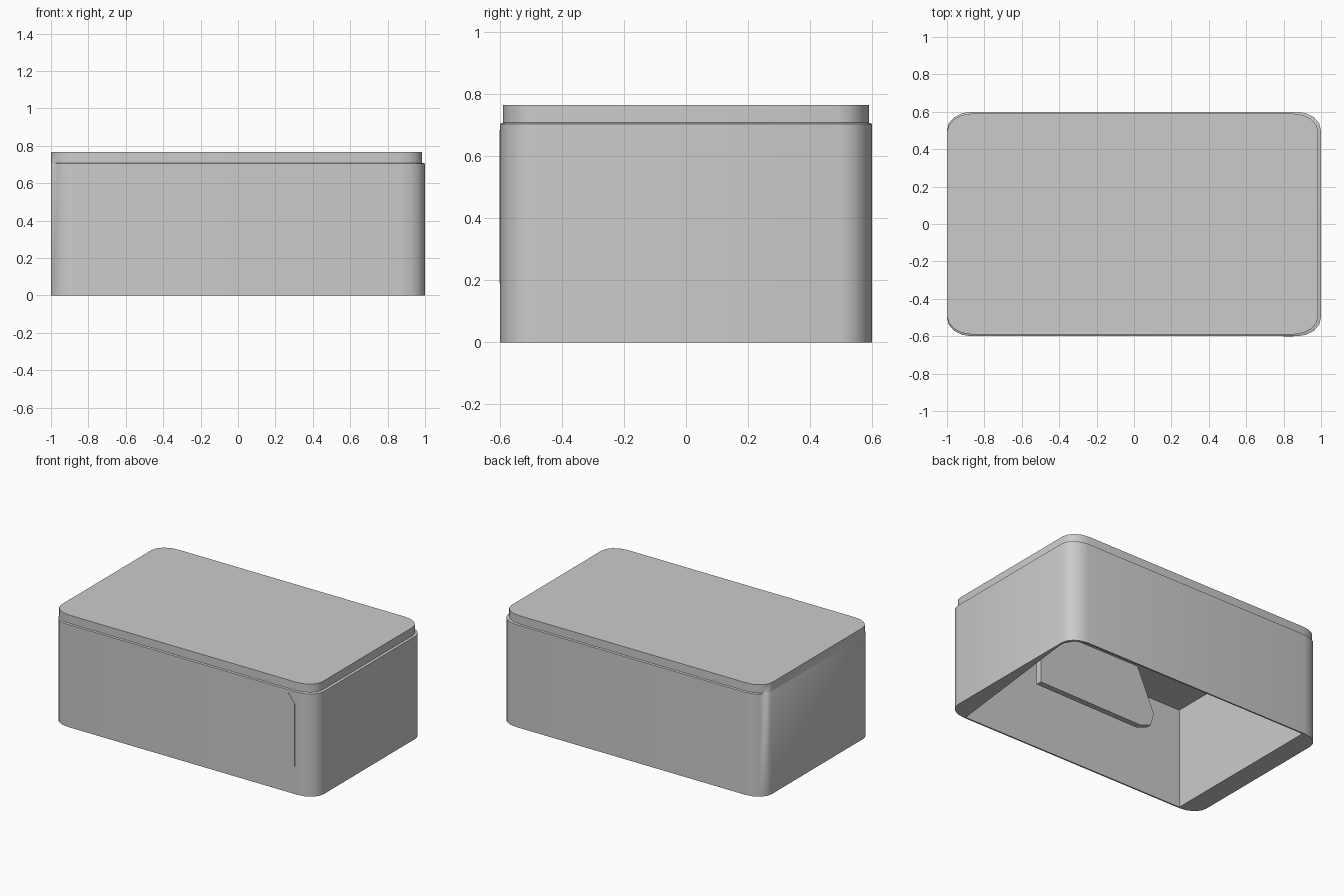
import bpy, bmesh, math

old = bpy.data.objects.get("Cube")
if old:
    bpy.data.objects.remove(old, do_unlink=True)

grey = bpy.data.materials.new("plain grey")
grey.use_nodes = True
GREY = (0.6, 0.6, 0.6, 1)
grey.diffuse_color = GREY
grey.node_tree.nodes["Principled BSDF"].inputs["Base Color"].default_value = GREY


def loft(name, rings):
    """Closed solid through a stack of equal-length rings."""
    bm = bmesh.new()
    loops = [[bm.verts.new(p) for p in ring] for ring in rings]
    for a, b in zip(loops, loops[1:]):
        for i in range(len(a)):
            j = (i + 1) % len(a)
            bm.faces.new((a[i], a[j], b[j], b[i]))
    bm.faces.new(loops[0][::-1])
    bm.faces.new(loops[-1])
    bmesh.ops.recalc_face_normals(bm, faces=bm.faces)
    mesh = bpy.data.meshes.new(name)
    bm.to_mesh(mesh)
    bm.free()
    obj = bpy.data.objects.new(name, mesh)
    bpy.context.collection.objects.link(obj)
    mesh.materials.append(grey)
    return obj


def outline(x0, x1, y, z, rx=0.13, ry=0.1, steps=4):
    """Rectangle with elliptical corners."""
    corners = ((x1 - rx, y - ry), (x0 + rx, y - ry),
               (x0 + rx, ry - y), (x1 - rx, ry - y))
    ring = []
    for q, (cx, cy) in enumerate(corners):
        for s in range(steps + 1):
            a = math.pi / 2 * (q + s / steps)
            ring.append((cx + rx * math.cos(a), cy + ry * math.sin(a), z))
    return ring


def upright(name, points, y0, y1):
    """Plate with an x-z profile, spanning y0 to y1."""
    return loft(name, [[(x, y, z) for x, z in points] for y in (y0, y1)])


# Outer shell with a narrow step below the top
box = loft("box_shell", [outline(-1, 1, 0.6, 0), outline(-1, 1, 0.6, 0.705),
                         outline(-1, 0.985, 0.59, 0.709),
                         outline(-1, 0.985, 0.59, 0.766)])

# Open cavity underneath, slanted on one end
plan = [(-0.86, -0.59), (0.86, -0.59), (0.985, 0.45), (0.985, 0.5),
        (0.95, 0.56), (0.87, 0.59), (-0.86, 0.59)]
cutter = loft("cavity_cutter", [[(x, y, z) for x, y in plan] for z in (-0.2, 0.69)])
cutter.hide_render = True
cut = box.modifiers.new("cavity", "BOOLEAN")
cut.operation = "DIFFERENCE"
cut.solver = "EXACT"
cut.object = cutter
bpy.ops.object.select_all(action="DESELECT")
bpy.context.view_layer.objects.active = box
box.select_set(True)
bpy.ops.object.modifier_apply(modifier=cut.name)
bpy.data.objects.remove(cutter, do_unlink=True)
bpy.ops.object.shade_smooth_by_angle(angle=math.radians(35))

# Panel hanging from the ceiling of the cavity
upright("inner_panel", [(0.465, 0.29), (-0.34, 0.28), (-0.42, 0.31), (-0.445, 0.4),
                        (-0.31, 0.7), (0.465, 0.7)], -0.38, -0.34)

# Fine seam on the front
upright("front_seam", [(0.847, 0.19), (0.853, 0.19), (0.853, 0.62), (0.803, 0.685),
                       (0.797, 0.68), (0.847, 0.617)], -0.602, -0.598)
